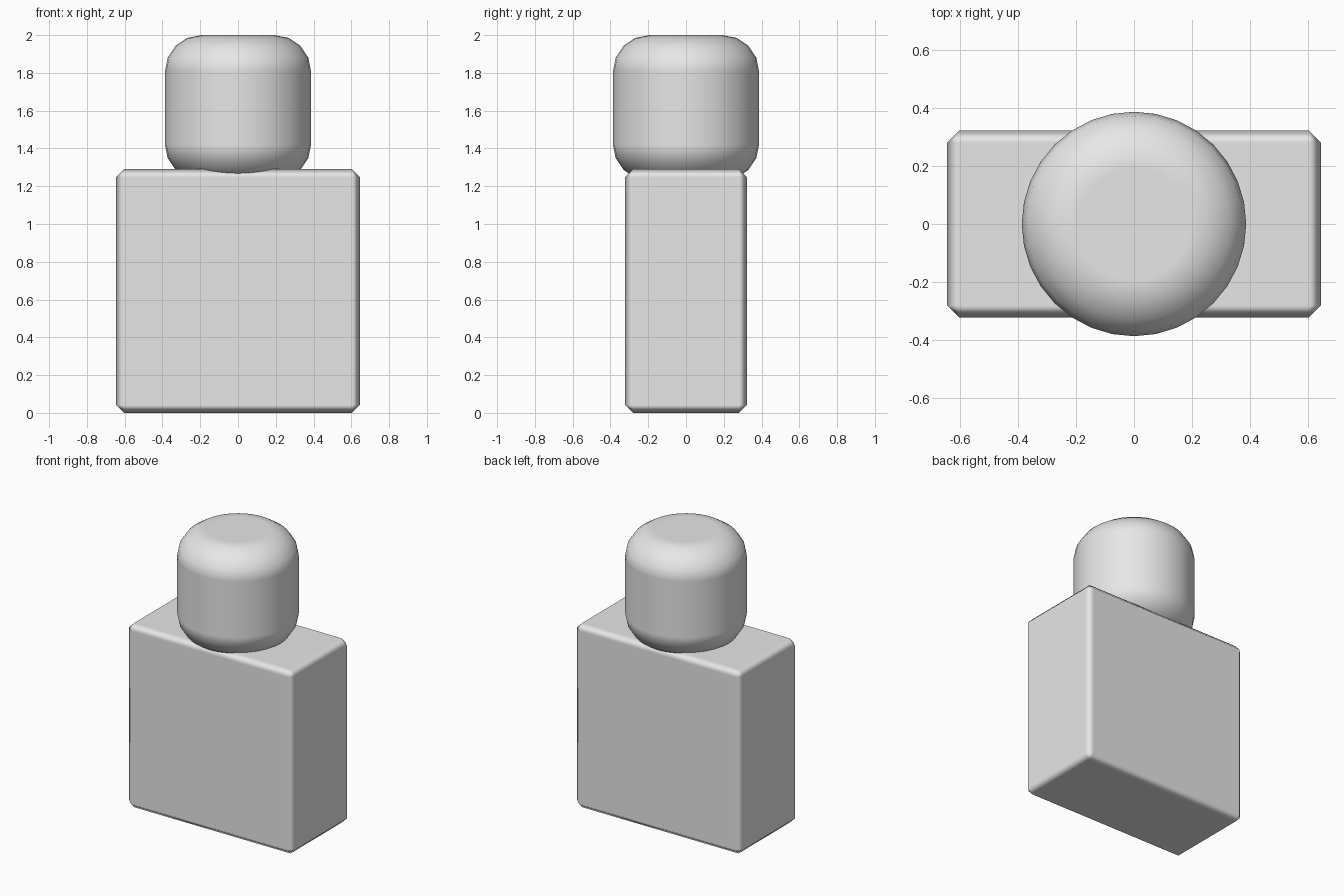
import bpy

# Remove the default cube only
old = bpy.data.objects.get("Cube")
if old:
    bpy.data.objects.remove(old, do_unlink=True)

# Single plain grey for the whole figure
grey = bpy.data.materials.new("light_grey")
grey.use_nodes = True
grey.diffuse_color = (0.8, 0.8, 0.8, 1)
for node in grey.node_tree.nodes:
    if node.type == 'BSDF_PRINCIPLED':
        node.inputs["Base Color"].default_value = grey.diffuse_color


def finish(name, width, segments):
    """Name the active part, colour it, and round its hard edges."""
    part = bpy.context.object
    part.name = part.data.name = name
    part.data.materials.append(grey)
    part.data.polygons.foreach_set("use_smooth", [True] * len(part.data.polygons))
    bevel = part.modifiers.new("rounded_edges", 'BEVEL')
    bevel.width = width
    bevel.segments = segments
    bevel.limit_method = 'ANGLE'
    bevel.harden_normals = True
    return part


# Body: tall slab with a narrow chamfer
bpy.ops.mesh.primitive_cube_add(size=1, location=(0, 0, 0.645))
body = bpy.context.object
body.scale = (1.29, 0.645, 1.29)
bpy.ops.object.transform_apply(location=False, rotation=False, scale=True)
finish("body", 0.042, 1)

# Head: cylinder with generously rounded rims, sunk slightly into the body
bpy.ops.mesh.primitive_cylinder_add(vertices=32, radius=0.387, depth=0.77,
                                    location=(0, 0, 1.615))
finish("head", 0.193, 4)
